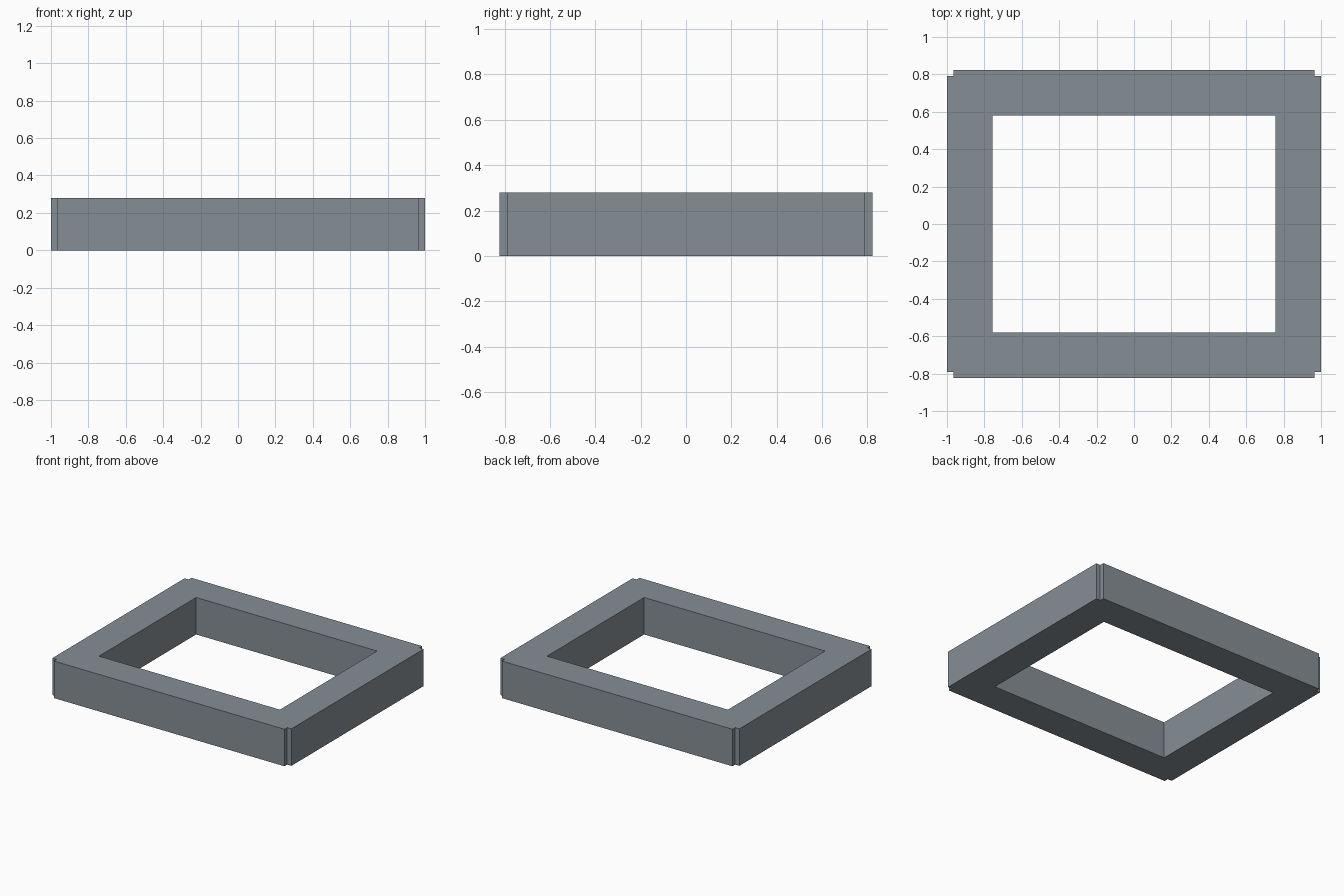
import bpy

if "Cube" in bpy.data.objects:
    bpy.data.objects.remove(bpy.data.objects["Cube"])

HEIGHT = 0.28
X, Y = 1.0, 0.823         # outer half sizes
NX, NY = 0.965, 0.79      # where the corner notches begin
IX, IY = 0.757, 0.581     # half sizes of the opening

# Plan outlines: notched outer edge and rectangular opening
outer = [(NX, -Y), (NX, -NY), (X, -NY), (X, NY), (NX, NY), (NX, Y),
         (-NX, Y), (-NX, NY), (-X, NY), (-X, -NY), (-NX, -NY), (-NX, -Y)]
inner = [(-IX, -IY), (IX, -IY), (IX, IY), (-IX, IY)]

# Frame: filled 2D curve extruded to full height
curve = bpy.data.curves.new("rectangular_frame", 'CURVE')
curve.dimensions = '2D'
curve.fill_mode = 'BOTH'
curve.extrude = HEIGHT / 2
for outline in (outer, inner):
    spline = curve.splines.new('POLY')
    spline.points.add(len(outline) - 1)
    for point, (x, y) in zip(spline.points, outline):
        point.co = (x, y, 0, 1)
    spline.use_cyclic_u = True

# Slate grey finish
slate = bpy.data.materials.new("slate_grey")
slate.diffuse_color = (0.24, 0.275, 0.30, 1)
slate.use_nodes = True
slate.node_tree.nodes["Principled BSDF"].inputs["Base Color"].default_value = slate.diffuse_color
curve.materials.append(slate)

frame = bpy.data.objects.new("rectangular_frame", curve)
frame.location.z = HEIGHT / 2
bpy.context.collection.objects.link(frame)

# Flat-faced mesh with welded edges
bpy.context.view_layer.objects.active = frame
frame.select_set(True)
bpy.ops.object.convert(target='MESH')
frame = bpy.context.object
bpy.ops.object.mode_set(mode='EDIT')
bpy.ops.mesh.select_all(action='SELECT')
bpy.ops.mesh.remove_doubles(threshold=0.0001)
bpy.ops.mesh.normals_make_consistent(inside=False)
bpy.ops.object.mode_set(mode='OBJECT')
bpy.ops.object.shade_flat()
